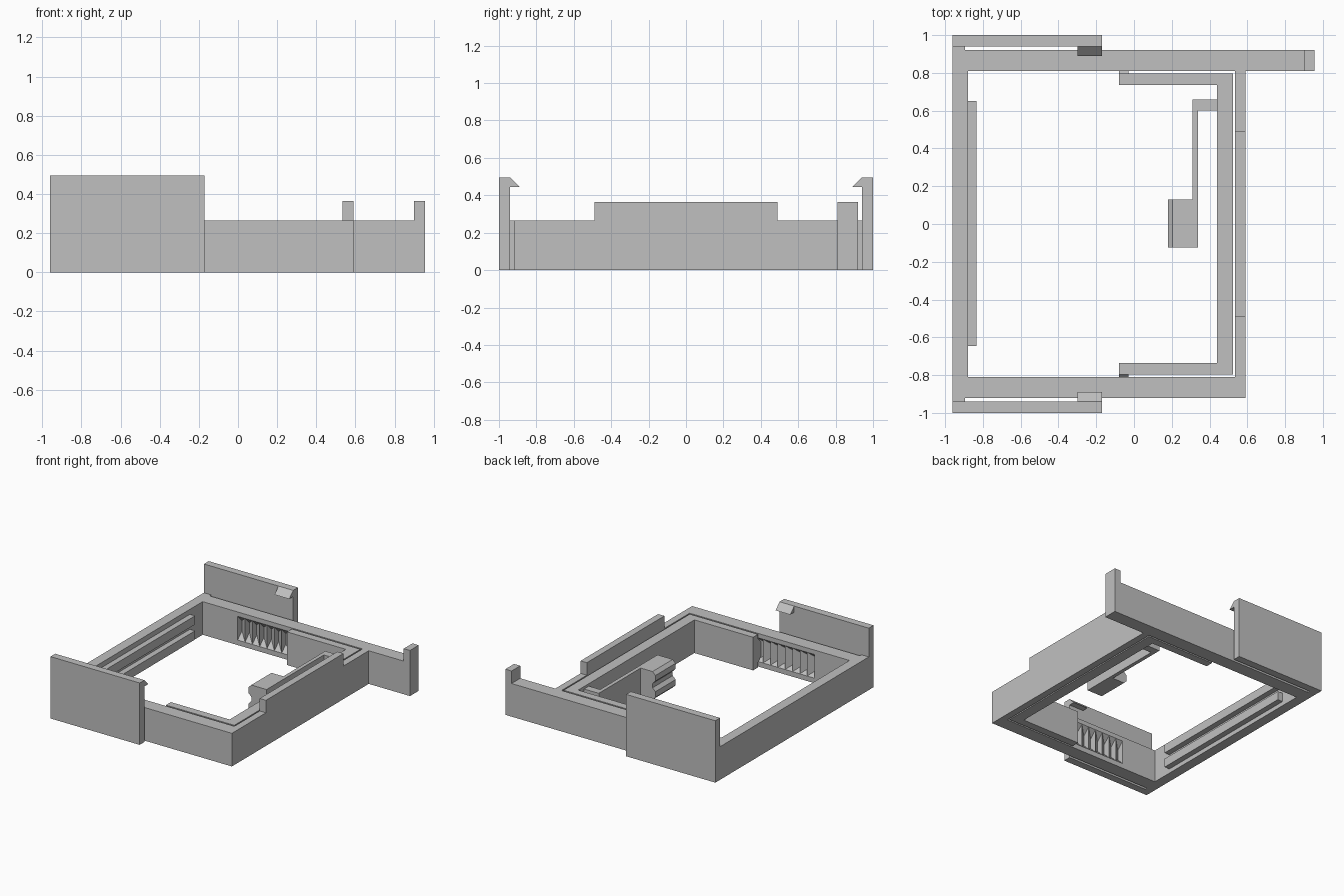
import bpy, bmesh

if "Cube" in bpy.data.objects:
    bpy.data.objects.remove(bpy.data.objects["Cube"])

grey = bpy.data.materials.new("plain grey")
grey.diffuse_color = (0.53, 0.53, 0.53, 1)
grey.use_nodes = True
grey.node_tree.nodes["Principled BSDF"].inputs["Base Color"].default_value = grey.diffuse_color


def prism(name, outline, lo, hi, axis="z"):
    """Extrude an outline along an axis: (x,y) along z, (y,z) along x, (x,z) along y."""
    place = {"z": lambda a, b, t: (a, b, t),
             "x": lambda a, b, t: (t, a, b),
             "y": lambda a, b, t: (a, t, b)}[axis]
    bm = bmesh.new()
    low = [bm.verts.new(place(a, b, lo)) for a, b in outline]
    high = [bm.verts.new(place(a, b, hi)) for a, b in outline]
    bm.faces.new(low)
    bm.faces.new(high)
    n = len(outline)
    for i in range(n):
        j = (i + 1) % n
        bm.faces.new((low[i], low[j], high[j], high[i]))
    bmesh.ops.recalc_face_normals(bm, faces=bm.faces[:])
    mesh = bpy.data.meshes.new(name)
    bm.to_mesh(mesh)
    bm.free()
    mesh.materials.append(grey)
    obj = bpy.data.objects.new(name, mesh)
    bpy.context.collection.objects.link(obj)
    return obj


def box(name, x0, x1, y0, y1, z0, z1):
    return prism(name, [(x0, y0), (x1, y0), (x1, y1), (x0, y1)], z0, z1)


def cut(target, cutter):
    cutter.hide_render = True
    cutter.hide_set(True)
    cutter.display_type = "WIRE"
    mod = target.modifiers.new("cut", "BOOLEAN")
    mod.operation = "DIFFERENCE"
    mod.solver = "EXACT"
    mod.object = cutter


WALL = 0.265   # wall height
TOP = 0.365    # height of raised stops
IN, DEEP = 0.81, 0.865   # inner wall face and bottom of the ratchet pocket
RACK_X, PITCH, TEETH = -0.57, 0.065, 9

# Outer frame with one long side
frame = prism("frame", [(-0.96, -0.92), (0.59, -0.92), (0.59, 0.81), (0.955, 0.81),
                        (0.955, 0.92), (-0.96, 0.92)], 0, WALL)
cut(frame, box("frame_opening_cutter", -0.88, 0.535, -IN, IN, -0.1, 0.4))

# Raised stops
box("right_wall_stop", 0.535, 0.59, -0.49, 0.49, WALL, TOP)
box("end_post", 0.9, 0.955, 0.81, 0.92, WALL, TOP)

# Grip ribs on the left wall
for label, z in (("lower", 0.035), ("upper", 0.155)):
    box(label + "_grip_rib", -0.88, -0.835, -0.645, 0.65, z, z + 0.07)

for side, s in (("front", -1), ("back", 1)):
    # Spring clip: plate, root and hook
    box(side + "_clip_plate", -0.96, -0.17, s * 0.94, s * 1.0, 0, 0.495)
    box(side + "_clip_root", -0.96, -0.895, s * 0.92, s * 0.94, 0, WALL)
    prism(side + "_clip_hook", [(s * 0.94, 0.445), (s * 0.89, 0.445), (s * 0.94, 0.495)],
          -0.3, -0.17, "x")

    # Ratchet pocket with sloped floor and ceiling
    pocket = prism(side + "_pocket_cutter",
                   [(s * 0.8, 0.03), (s * DEEP, 0.095), (s * DEEP, 0.175), (s * 0.8, 0.24)],
                   RACK_X, RACK_X + PITCH * TEETH, "x")
    cut(frame, pocket)

    # Ratchet teeth
    for i in range(TEETH):
        x = RACK_X + i * PITCH
        prism(f"{side}_ratchet_tooth_{i + 1}",
              [(x, s * DEEP), (x + PITCH, s * IN), (x + PITCH, s * DEEP)], 0.04, 0.23)

    # Pawl on the end of the slider arm
    prism(side + "_pawl",
          [(s * 0.797, 0.04), (s * 0.84, 0.085), (s * 0.84, 0.185), (s * 0.797, 0.23)],
          -0.08, -0.03, "x")

# U-shaped slider
prism("slider", [(-0.08, -0.797), (0.525, -0.797), (0.525, 0.797), (-0.08, 0.797),
                 (-0.08, 0.735), (0.44, 0.735), (0.44, -0.735), (-0.08, -0.735)], 0, WALL)

# Bent spring arm and grooved nose
prism("spring_arm", [(0.44, 0.66), (0.31, 0.66), (0.31, 0.13), (0.34, 0.13),
                     (0.34, 0.6), (0.44, 0.6)], 0.02, 0.245)
prism("grip_nose", [(0.34, 0.02), (0.205, 0.02), (0.18, 0.045), (0.18, 0.09),
                    (0.205, 0.115), (0.205, 0.15), (0.18, 0.175), (0.18, 0.22),
                    (0.205, 0.245), (0.34, 0.245)], -0.125, 0.13, "y")
